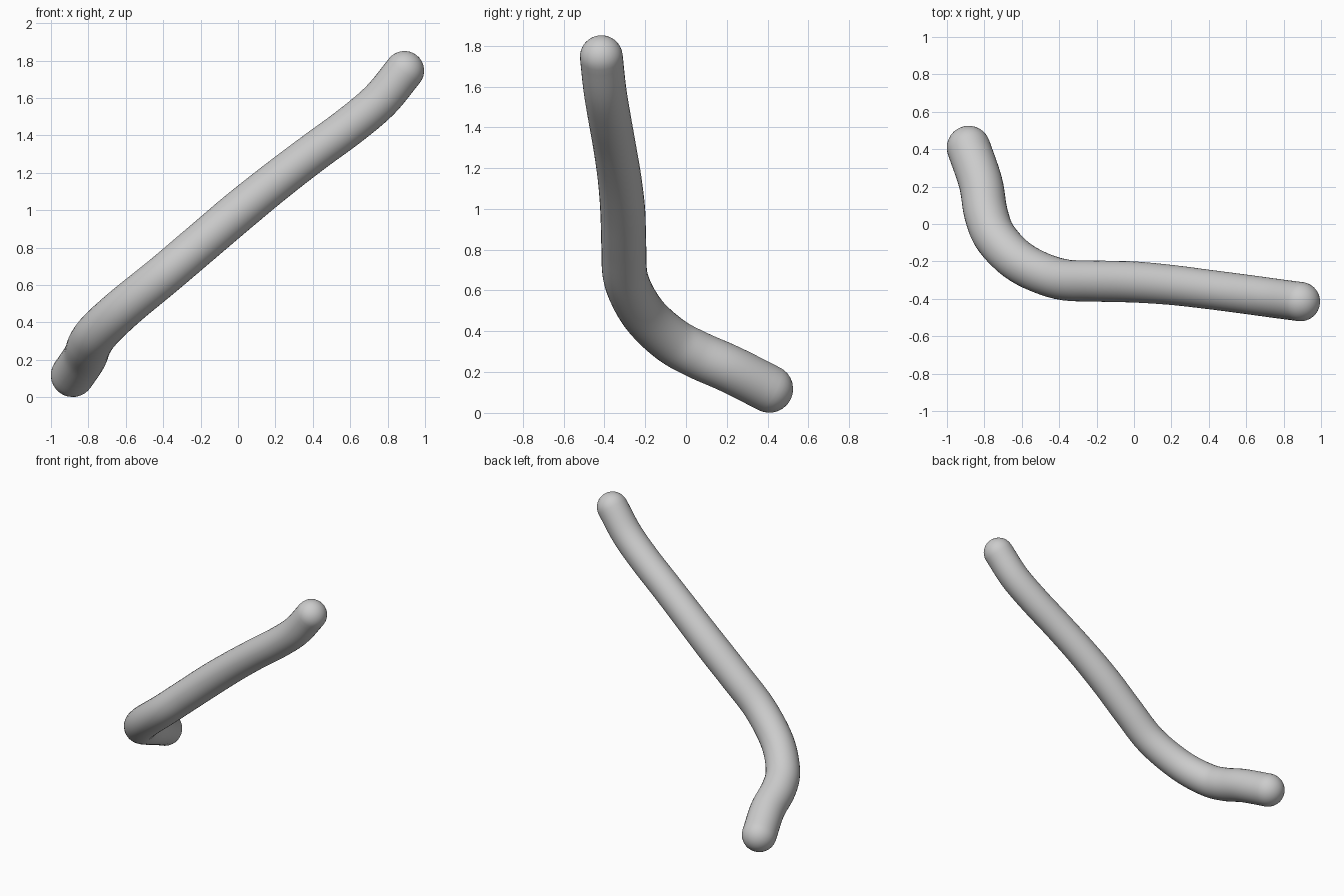
import bpy, bmesh, math
from mathutils import Vector

if "Cube" in bpy.data.objects:
    bpy.data.objects.remove(bpy.data.objects["Cube"])

# Centre line: x, y, z, radius
PATH = [Vector(p) for p in [
    (-.884, .408, .118, .117), (-.82, .22, .213, .117), (-.79, .05, .288, .117),
    (-.735, -.08, .362, .115), (-.6, -.21, .487, .112), (-.4, -.293, .65, .110),
    (-.2, -.305, .82, .110), (0, -.31, .99, .110), (.2, -.326, 1.152, .107),
    (.4, -.35, 1.305, .105), (.6, -.376, 1.452, .105), (.76, -.398, 1.588, .105),
    (.89, -.415, 1.746, .105)]]
SIDES, STEPS, CAP = 32, 6, 8


def smooth_path(pts):
    """Catmull-Rom samples through the points."""
    ext = [2 * pts[0] - pts[1]] + pts + [2 * pts[-1] - pts[-2]]
    out = []
    for a, b, c, d in zip(ext, ext[1:], ext[2:], ext[3:]):
        for i in range(STEPS):
            t = i / STEPS
            out.append(0.5 * (2 * b + (c - a) * t + (2 * a - 5 * b + 4 * c - d) * t * t
                              + (3 * b - a - 3 * c + d) * t ** 3))
    return out + [pts[-1]]


samples = smooth_path(PATH)
centres = [p.to_3d() for p in samples]
last = len(centres) - 1
tangents = [(centres[min(i + 1, last)] - centres[max(i - 1, 0)]).normalized()
            for i in range(last + 1)]

bm = bmesh.new()
rings = []
side = tangents[0].orthogonal()


def add_ring(c, t, r):
    u = (side - t * side.dot(t)).normalized()
    v = t.cross(u)
    rings.append([bm.verts.new(c + r * (u * math.cos(a) + v * math.sin(a)))
                  for a in (2 * math.pi * k / SIDES for k in range(SIDES))])
    return u


# Rounded lower end, swept body, rounded upper end
r0, r1 = samples[0].w, samples[-1].w
for k in range(1, CAP):
    a = math.pi / 2 * k / CAP
    add_ring(centres[0] - tangents[0] * r0 * math.cos(a), tangents[0], r0 * math.sin(a))
for s, c, t in zip(samples, centres, tangents):
    side = add_ring(c, t, s.w)
for k in range(1, CAP):
    a = math.pi / 2 * k / CAP
    add_ring(centres[-1] + tangents[-1] * r1 * math.sin(a), tangents[-1], r1 * math.cos(a))

for a, b in zip(rings, rings[1:]):
    for k in range(SIDES):
        n = (k + 1) % SIDES
        bm.faces.new((a[k], a[n], b[n], b[k]))
for ring, tip in ((rings[0], centres[0] - tangents[0] * r0),
                  (rings[-1], centres[-1] + tangents[-1] * r1)):
    pole = bm.verts.new(tip)
    for k in range(SIDES):
        bm.faces.new((ring[k], ring[(k + 1) % SIDES], pole))
bmesh.ops.recalc_face_normals(bm, faces=bm.faces)
for f in bm.faces:
    f.smooth = True

mesh = bpy.data.meshes.new("bent_tube")
bm.to_mesh(mesh)
bm.free()
bpy.context.collection.objects.link(bpy.data.objects.new("bent_tube", mesh))
